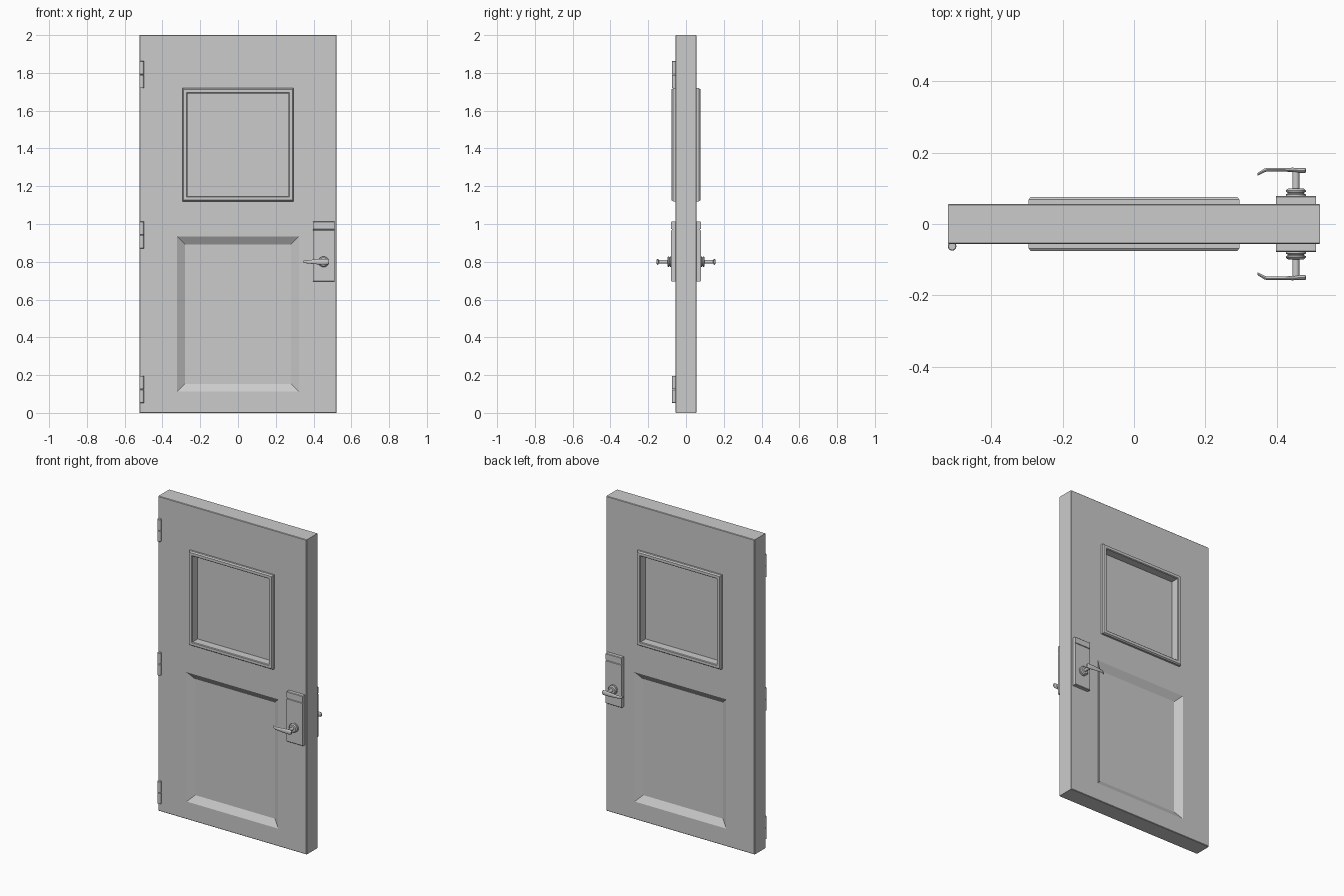
import bpy, bmesh, math

if "Cube" in bpy.data.objects:
    bpy.data.objects.remove(bpy.data.objects["Cube"])

HALF_W, HALF_T = 0.521, 0.056


def loft(name, loops, ring=False, smooth=False):
    """Skin a row of equal-length point loops; cap the ends, or join them if ring."""
    bm = bmesh.new()
    vs = [[bm.verts.new(p) for p in lp] for lp in loops]
    n = len(vs[0])
    pairs = list(zip(vs, vs[1:])) + ([(vs[-1], vs[0])] if ring else [])
    for a, b in pairs:
        for i in range(n):
            j = (i + 1) % n
            bm.faces.new((a[i], a[j], b[j], b[i]))
    if not ring:
        bm.faces.new(vs[0])
        bm.faces.new(vs[-1])
    bmesh.ops.recalc_face_normals(bm, faces=bm.faces)
    me = bpy.data.meshes.new(name)
    bm.to_mesh(me)
    bm.free()
    ob = bpy.data.objects.new(name, me)
    bpy.context.collection.objects.link(ob)
    if smooth:
        bpy.ops.object.select_all(action='DESELECT')
        bpy.context.view_layer.objects.active = ob
        ob.select_set(True)
        bpy.ops.object.shade_smooth_by_angle(angle=math.radians(35))
    return ob


def rect(hw, z0, z1, y, grow=0.0, cx=0.0):
    """Rectangle in the xz plane, optionally grown outward."""
    l, r, b, t = cx - hw - grow, cx + hw + grow, z0 - grow, z1 + grow
    return [(l, y, b), (r, y, b), (r, y, t), (l, y, t)]


def circle(u, v, r, w, axis, n=24):
    pts = []
    for i in range(n):
        a = 2 * math.pi * i / n
        p, q = u + r * math.cos(a), v + r * math.sin(a)
        pts.append((p, w, q) if axis == 'Y' else (p, q, w))
    return pts


def cut(target, cutter):
    m = target.modifiers.new("cut", 'BOOLEAN')
    m.operation, m.solver, m.object = 'DIFFERENCE', 'EXACT', cutter
    bpy.context.view_layer.objects.active = target
    bpy.ops.object.modifier_apply(modifier=m.name)
    bpy.data.objects.remove(cutter)


# Door slab with slightly eased edges
e = 0.003
slab = loft("door_slab", [rect(HALF_W, 0, 2, y, g) for y, g in
            ((-HALF_T, -e), (-HALF_T + e, 0), (HALF_T - e, 0), (HALF_T, -e))])

# Window opening and the sunken lower panels with sloping borders
WIN = (0.268, 1.147, 1.692)
cut(slab, loft("window_cutter", [rect(*WIN, y) for y in (-0.2, 0.2)]))
for s in (-1, 1):
    cut(slab, loft("panel_cutter", [
        rect(0.28, 0.154, 0.892, s * (HALF_T - 0.027)),
        rect(0.28, 0.154, 0.892, s * (HALF_T + 0.0135), 0.063)]))

# Window pane, edges tucked into the slab
loft("window_pane", [rect(*WIN, y, 0.005) for y in (-0.022, 0.022)])

LX, LZ = 0.453, 0.80
for s, side in ((-1, "front"), (1, "back")):
    # Window moulding
    loft("window_frame_" + side, [rect(*WIN, s * y, g) for g, y in
         ((0, 0.05), (0.027, 0.05), (0.027, 0.068), (0.021, 0.076),
          (0.004, 0.076), (0, 0.072))], ring=True)

    # Lock plate: side profile with a shallow groove, extruded across
    prof = [(0.05, 0.695), (0.076, 0.695), (0.079, 0.698), (0.079, 0.966),
            (0.075, 0.968), (0.075, 0.972), (0.079, 0.974), (0.079, 1.010),
            (0.076, 1.013), (0.05, 1.013)]
    loft("lock_plate_" + side, [[(x, s * y, z) for y, z in prof] for x in (0.398, 0.51)])

    # Rose and stem, turned about y
    loft("handle_rose_" + side, [circle(LX, LZ, r, s * y, 'Y') for r, y in
         ((0.028, 0.075), (0.028, 0.083), (0.023, 0.085), (0.023, 0.088),
          (0.028, 0.09), (0.028, 0.094), (0.022, 0.099))], smooth=True)
    loft("handle_stem_" + side, [circle(LX, LZ, 0.010, s * y, 'Y')
         for y in (0.09, 0.152)], smooth=True)

    # Lever: oval sections (x, y, half depth, half height) bending to the door
    secs = [(0.482, 0.150, 0.005, 0.009), (0.478, 0.150, 0.007, 0.014),
            (0.462, 0.150, 0.007, 0.016), (0.445, 0.1515, 0.006, 0.015),
            (0.415, 0.152, 0.005, 0.013), (0.372, 0.152, 0.005, 0.009),
            (0.364, 0.1495, 0.005, 0.008), (0.346, 0.139, 0.004, 0.006)]
    loops = []
    for x, y, hy, hz in secs:
        ang = [2 * math.pi * i / 16 for i in range(16)]
        loops.append([(x, s * (y + hy * math.cos(a)), LZ + hz * math.sin(a)) for a in ang])
    loft("lever_" + side, loops, smooth=True)

# Hinge barrels: two knuckles each, with a fine seam between
for i, z0 in enumerate((0.053, 0.870, 1.719)):
    for k in range(2):
        a = z0 + k * 0.0725
        b = a + 0.0705
        loft(f"hinge_{i + 1}_knuckle_{k + 1}", [circle(-0.509, -0.0625, r, z, 'Z', 16)
             for r, z in ((0.010, a), (0.012, a + 0.002), (0.012, b - 0.002), (0.010, b))],
             smooth=True)
